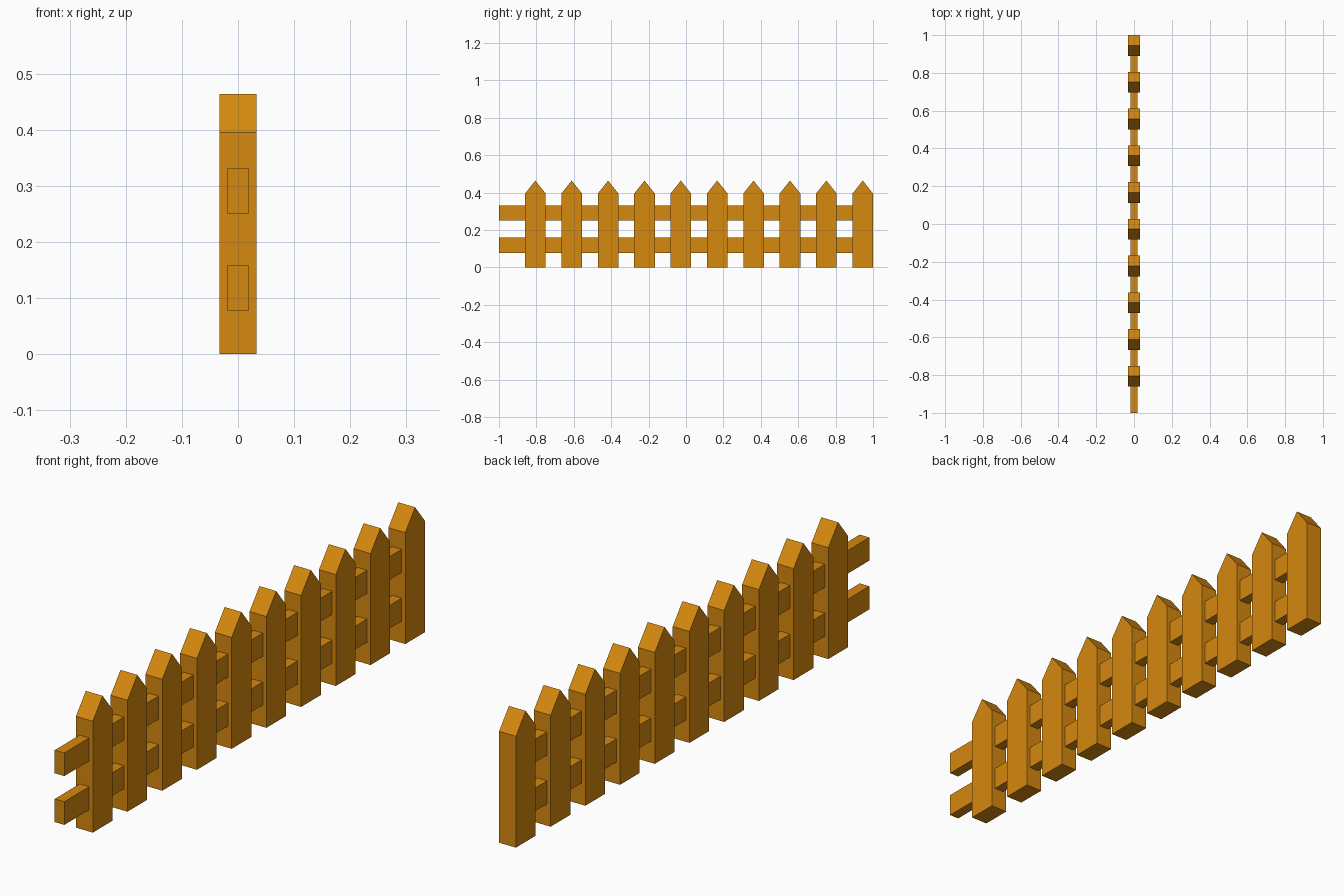
import bpy
import bmesh

if "Cube" in bpy.data.objects:
    bpy.data.objects.remove(bpy.data.objects["Cube"])

wood = bpy.data.materials.new("orange wood")
wood.diffuse_color = (0.67, 0.25, 0.005, 1)
wood.use_nodes = True
wood.node_tree.nodes["Principled BSDF"].inputs["Base Color"].default_value = wood.diffuse_color

HALF_W = 0.055      # half picket width along y
HALF_T = 0.033      # half picket thickness along x
SHOULDER, PEAK = 0.395, 0.464
LAST, SPACING, COUNT = 0.945, 0.1945, 10


def extrude_x(name, profile, half_thickness):
    """Solid from a (y, z) profile, extruded symmetrically along x."""
    bm = bmesh.new()
    face = bm.faces.new([bm.verts.new((-half_thickness, y, z)) for y, z in profile])
    ext = bmesh.ops.extrude_face_region(bm, geom=[face])
    verts = [g for g in ext["geom"] if isinstance(g, bmesh.types.BMVert)]
    bmesh.ops.translate(bm, verts=verts, vec=(2 * half_thickness, 0, 0))
    bmesh.ops.recalc_face_normals(bm, faces=bm.faces)
    mesh = bpy.data.meshes.new(name)
    bm.to_mesh(mesh)
    bm.free()
    mesh.materials.append(wood)
    obj = bpy.data.objects.new(name, mesh)
    bpy.context.collection.objects.link(obj)
    return obj


# pointed pickets
for i in range(COUNT):
    y = LAST - (COUNT - 1 - i) * SPACING
    extrude_x(f"picket_{i + 1}", [
        (y - HALF_W, 0), (y + HALF_W, 0), (y + HALF_W, SHOULDER),
        (y, PEAK), (y - HALF_W, SHOULDER)], HALF_T)

# horizontal rails, ending inside the last picket
for name, z0, z1 in (("lower_rail", 0.077, 0.159), ("upper_rail", 0.25, 0.332)):
    extrude_x(name, [(-1, z0), (LAST, z0), (LAST, z1), (-1, z1)], 0.0188)
